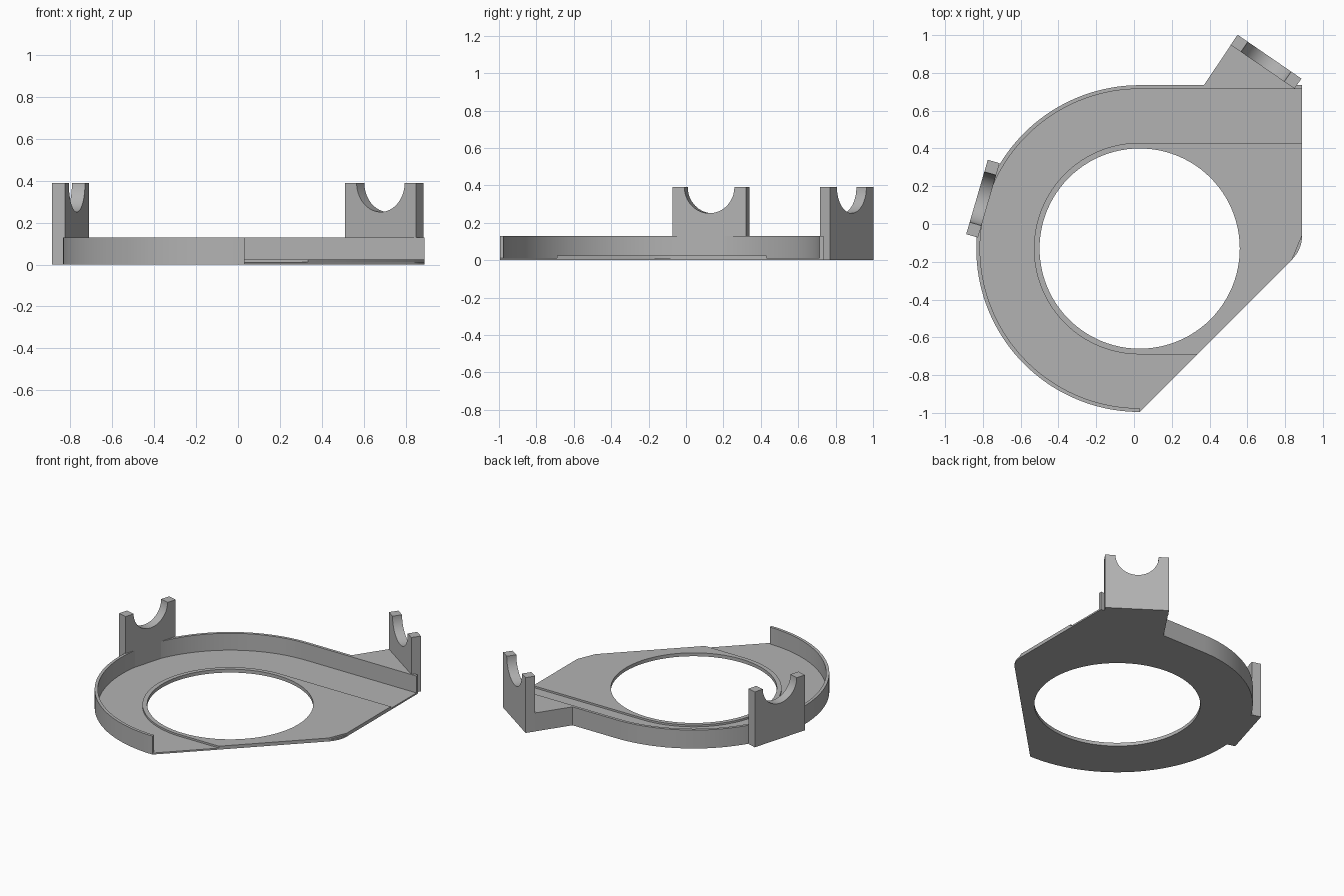
import bpy, bmesh
from math import cos, sin, radians
from mathutils import Matrix, Vector

cube = bpy.data.objects.get("Cube")
if cube:
    bpy.data.objects.remove(cube, do_unlink=True)

GREY = (0.45, 0.45, 0.45, 1)
grey = bpy.data.materials.new("plain grey")
grey.use_nodes = True
grey.diffuse_color = GREY
grey.node_tree.nodes["Principled BSDF"].inputs["Base Color"].default_value = GREY

CX, CY = 0.03, -0.13            # shared centre of the round features
RIGHT = 0.89                    # straight side edge
OUTER, INNER = 0.865, 0.845     # rim wall radii
FLOOR, LEDGE, RIM, TOP = 0.011, 0.024, 0.13, 0.39


def arc(cx, cy, r, start, end, steps):
    angles = [radians(start + (end - start) * i / steps) for i in range(steps + 1)]
    return [(cx + r * cos(a), cy + r * sin(a)) for a in angles]


def prism(name, outline, z0, z1, matrix=Matrix()):
    """Extrude a flat outline from z0 to z1."""
    bm = bmesh.new()
    face = bm.faces.new([bm.verts.new((x, y, z0)) for x, y in outline])
    result = bmesh.ops.extrude_face_region(bm, geom=[face])
    verts = [g for g in result["geom"] if isinstance(g, bmesh.types.BMVert)]
    bmesh.ops.translate(bm, verts=verts, vec=(0, 0, z1 - z0))
    bmesh.ops.recalc_face_normals(bm, faces=bm.faces)
    bm.transform(matrix)
    mesh = bpy.data.meshes.new(name)
    bm.to_mesh(mesh)
    bm.free()
    mesh.materials.append(grey)
    obj = bpy.data.objects.new(name, mesh)
    bpy.context.collection.objects.link(obj)
    return obj


def activate(obj):
    bpy.ops.object.select_all(action='DESELECT')
    obj.select_set(True)
    bpy.context.view_layer.objects.active = obj


# Floor plate with a rounded corner, and the raised strip around the opening
corner = arc(0.71, -0.06, 0.18, -45, 0, 8)
floor = prism("floor_plate",
              arc(CX, CY, INNER, 90, 270, 72) + [(CX, CY - OUTER)] + corner
              + [(RIGHT, CY + INNER)], 0, FLOOR)
strip = prism("raised_strip",
              arc(CX, CY, 0.56, 90, 270, 64)
              + [(0.335, CY - 0.56), corner[0], corner[-1], (RIGHT, CY + 0.56)],
              FLOOR, LEDGE)

# Round opening through both layers
cutter = prism("opening_cutter", arc(CX, CY, 0.53, 0, 360, 96)[:-1], -0.1, 0.1)
for obj in (floor, strip):
    activate(obj)
    cut = obj.modifiers.new("opening", 'BOOLEAN')
    cut.operation = 'DIFFERENCE'
    cut.solver = 'EXACT'
    cut.object = cutter
    bpy.ops.object.modifier_apply(modifier=cut.name)
bpy.data.objects.remove(cutter, do_unlink=True)

# Rim wall, half round and then straight along the back
wall = prism("rim_wall",
             [(RIGHT, CY + OUTER)] + arc(CX, CY, OUTER, 90, 270, 72)
             + arc(CX, CY, INNER, 270, 90, 72) + [(RIGHT, CY + INNER)], 0, RIM)

# Upright cradles with a half-round notch
HALF = 0.205
profile = ([(-HALF, 0), (HALF, 0), (HALF, TOP)]
           + arc(0, TOP, 0.139, 0, -180, 32) + [(-HALF, TOP)])
cradles = []
for name, x, y, turn in (("right_cradle", -0.80, 0.134, 73.8),
                         ("back_cradle", 0.699, 0.859, -34.5)):
    place = (Matrix.Translation(Vector((x, y, 0)))
             @ Matrix.Rotation(radians(turn), 4, 'Z')
             @ Matrix.Rotation(radians(90), 4, 'X'))
    cradles.append(prism(name, profile, -0.0325, 0.0325, place))

# Solid web joining the back cradle to the rim
web = prism("back_web", [(0.37, CY + OUTER), (0.513, 0.948), (0.83, CY + OUTER)], 0, RIM)

for obj in [floor, strip, wall, web] + cradles:
    activate(obj)
    bpy.ops.object.shade_smooth_by_angle(angle=radians(30))
